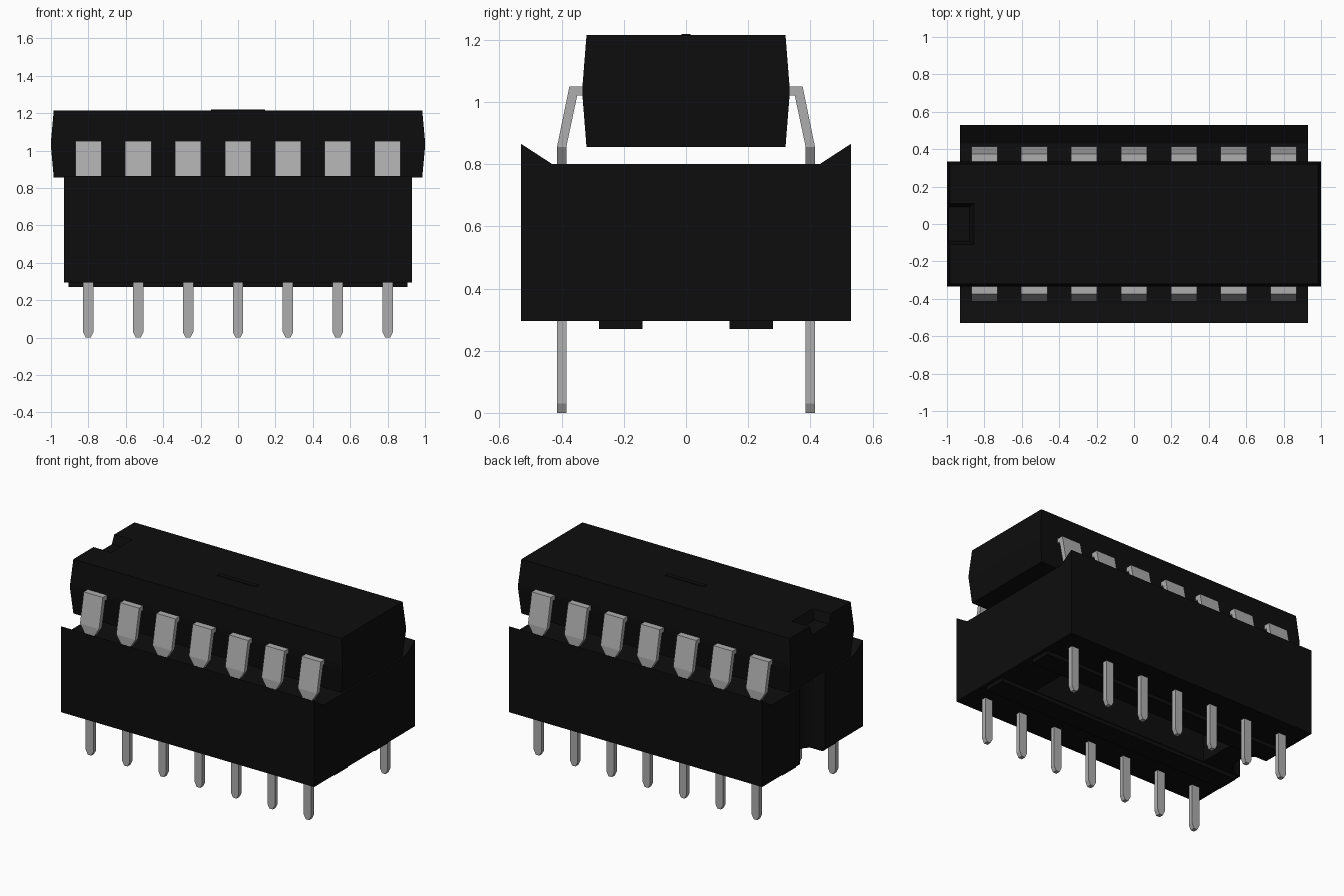
import bpy, bmesh, math

if "Cube" in bpy.data.objects:
    bpy.data.objects.remove(bpy.data.objects["Cube"], do_unlink=True)


def material(name, value, roughness):
    mat = bpy.data.materials.new(name)
    mat.use_nodes = True
    color = (value, value, value, 1)
    mat.diffuse_color = color
    bsdf = mat.node_tree.nodes["Principled BSDF"]
    bsdf.inputs["Base Color"].default_value = color
    bsdf.inputs["Roughness"].default_value = roughness
    return mat


BLACK = material("black plastic", 0.004, 0.8)
METAL = material("grey metal", 0.42, 0.6)


def loft(name, rings, mat):
    """Skin a closed solid through rings of equal point count."""
    bm = bmesh.new()
    loops = [[bm.verts.new(p) for p in ring] for ring in rings]
    for a, b in zip(loops, loops[1:]):
        for i in range(len(a)):
            j = (i + 1) % len(a)
            bm.faces.new((a[i], a[j], b[j], b[i]))
    bm.faces.new(loops[0])
    bm.faces.new(loops[-1])
    bmesh.ops.recalc_face_normals(bm, faces=bm.faces)
    mesh = bpy.data.meshes.new(name)
    bm.to_mesh(mesh)
    bm.free()
    mesh.materials.append(mat)
    obj = bpy.data.objects.new(name, mesh)
    bpy.context.collection.objects.link(obj)
    return obj


def rect(hx, hy, z, cx=0, cy=0):
    return [(cx - hx, cy - hy, z), (cx + hx, cy - hy, z),
            (cx + hx, cy + hy, z), (cx - hx, cy + hy, z)]


def cut(obj, cutter):
    """Subtract the cutter, apply, and remove it."""
    cutter.hide_render = True
    mod = obj.modifiers.new("cut", 'BOOLEAN')
    mod.operation = 'DIFFERENCE'
    mod.solver = 'EXACT'
    mod.object = cutter
    bpy.context.view_layer.objects.active = obj
    bpy.ops.object.modifier_apply(modifier=mod.name)
    bpy.data.objects.remove(cutter, do_unlink=True)


def mirror_y(obj):
    mod = obj.modifiers.new("mirror", 'MIRROR')
    mod.use_axis = (False, True, False)


# Socket: trough profile with raised outer lips, run along x
half = [(0.53, 0.295), (0.53, 0.865), (0.43, 0.80)]
profile = half + [(-y, z) for y, z in reversed(half)]
socket = loft("socket_body", [[(x, y, z) for y, z in profile]
                              for x in (-0.93, 0.93)], BLACK)

# Central opening and the round end notch
cut(socket, loft("opening_cutter", [rect(0.65, 0.135, z) for z in (0.2, 1)], BLACK))
arc = [(-0.93 + 0.13 * math.cos(a), 0.13 * math.sin(a))
       for a in (2 * math.pi * i / 24 for i in range(24))]
cut(socket, loft("notch_cutter", [[(x, y, z) for x, y in arc]
                                  for z in (0.2, 1)], BLACK))

# Standoff rails underneath
rail = loft("standoff_rail", [rect(0.905, 0.07, z, cy=0.21) for z in (0.27, 0.30)], BLACK)
mirror_y(rail)

# Chip body, widest at the leg line
chip = loft("chip_body", [rect(0.985, 0.32, 0.855), rect(1.0, 0.333, 1.02),
                          rect(1.0, 0.333, 1.05), rect(0.985, 0.32, 1.215)], BLACK)

# Tapered orientation notch in the chip top
cut(chip, loft("chip_notch_cutter", [rect(0.12, 0.09, 1.155, cx=-1.0),
                                     rect(0.15, 0.112, 1.225, cx=-1.0)], BLACK))

# Small raised bar on the chip top
loft("top_bar", [rect(0.145, 0.015, z) for z in (1.21, 1.219)], BLACK)

# Legs: outer y, inner y, outer z, inner z, half width
stations = [
    (0.32, 0.32, 1.05, 1.02, 0.07),
    (0.375, 0.35, 1.05, 1.02, 0.07),
    (0.415, 0.385, 0.855, 0.855, 0.07),
    (0.415, 0.385, 0.80, 0.80, 0.035),
    (0.415, 0.385, 0.78, 0.78, 0.028),
    (0.415, 0.385, 0.03, 0.03, 0.028),
    (0.415, 0.385, 0.0, 0.0, 0.013),
]
PITCH = 0.2667
first = -3 * PITCH
legs = loft("legs", [[(first - w, yo, zo), (first + w, yo, zo),
                      (first + w, yi, zi), (first - w, yi, zi)]
                     for yo, yi, zo, zi, w in stations], METAL)
array = legs.modifiers.new("row", 'ARRAY')
array.count = 7
array.use_relative_offset = False
array.use_constant_offset = True
array.constant_offset_displace = (PITCH, 0, 0)
mirror_y(legs)
